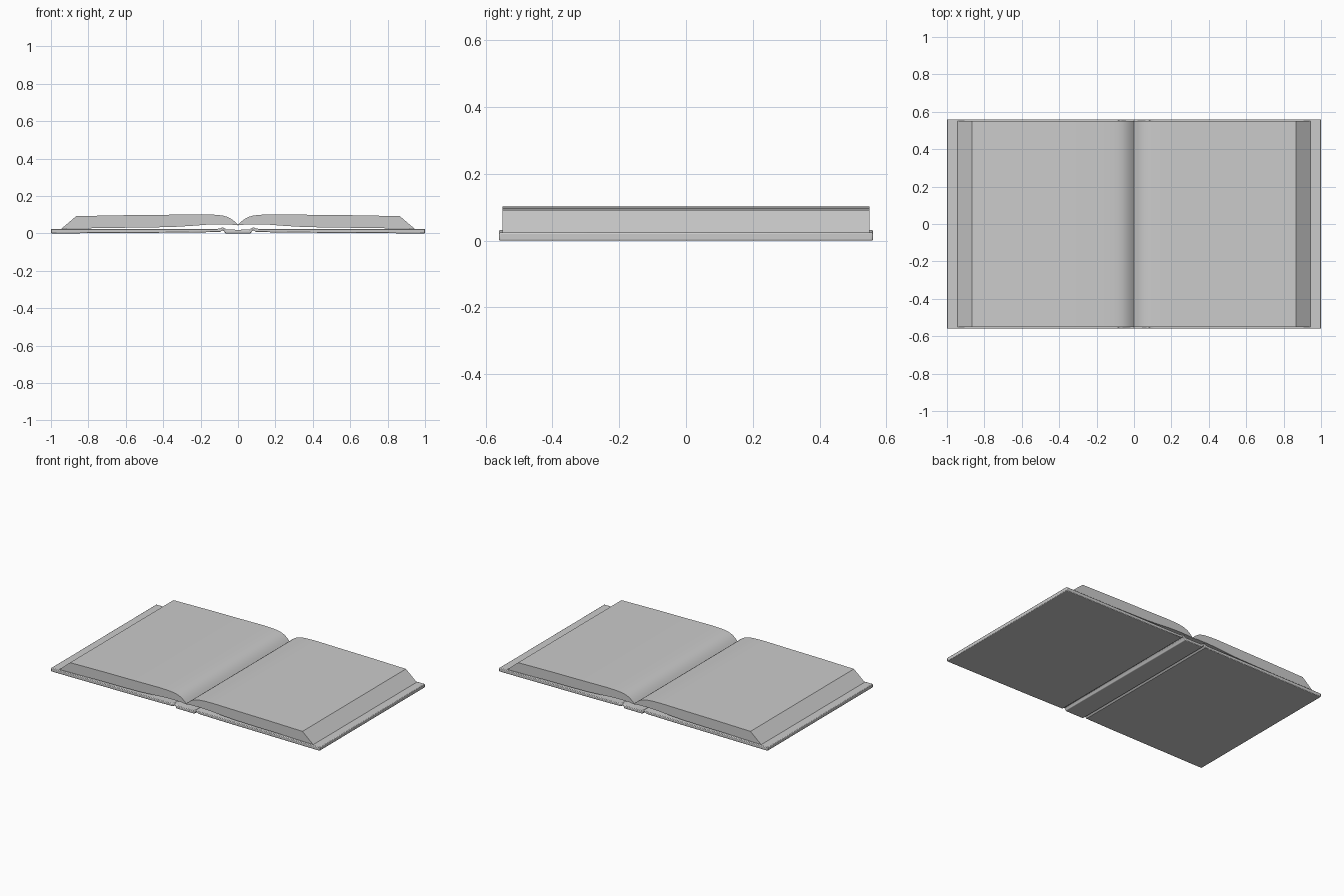
import bpy, bmesh, math

if "Cube" in bpy.data.objects:
    bpy.data.objects.remove(bpy.data.objects["Cube"])


def extrude_profile(name, outline, half_y):
    """Solid made by sweeping an x-z outline from -half_y to +half_y."""
    bm = bmesh.new()
    front = bm.faces.new([bm.verts.new((x, -half_y, z)) for x, z in outline])
    swept = bmesh.ops.extrude_face_region(bm, geom=[front], use_keep_orig=True)
    for v in swept["geom"]:
        if isinstance(v, bmesh.types.BMVert):
            v.co.y = half_y
    bmesh.ops.recalc_face_normals(bm, faces=bm.faces[:])
    mesh = bpy.data.meshes.new(name)
    bm.to_mesh(mesh)
    bm.free()
    obj = bpy.data.objects.new(name, mesh)
    bpy.context.collection.objects.link(obj)
    return obj


def mirrored(top, bottom):
    """Closed symmetric outline from right-hand top and bottom lines,
    both running from the middle (x = 0) outwards."""
    right = top + bottom[::-1]
    return right + [(-x, z) for x, z in right[::-1] if x > 0]


def smooth(obj, angle):
    bpy.ops.object.select_all(action="DESELECT")
    obj.select_set(True)
    bpy.context.view_layer.objects.active = obj
    bpy.ops.object.shade_smooth_by_angle(angle=math.radians(angle))


# Hard cover: flat spine, raised hinges and two boards
cover_top = [(0, 0.019), (0.06, 0.02), (0.072, 0.028), (0.083, 0.032),
             (0.095, 0.027), (0.11, 0.024), (0.6, 0.024), (1.0, 0.024)]
cover_bottom = [(0, 0), (0.068, 0), (0.073, 0.01), (0.08, 0.018),
                (0.087, 0.014), (0.094, 0.007), (0.3, 0.004), (0.93, 0), (1.0, 0)]
cover = extrude_profile("cover", mirrored(cover_top, cover_bottom), 0.56)
bevel = cover.modifiers.new("rounded_edges", "BEVEL")
bevel.width = 0.004
bevel.segments = 2
bevel.limit_method = "ANGLE"
bevel.angle_limit = math.radians(60)
smooth(cover, 35)

# Page block: both halves curl down into the gutter, fore edges fan outwards
page_top = [(0, 0.045), (0.012, 0.058), (0.026, 0.07), (0.042, 0.081),
            (0.06, 0.089), (0.082, 0.095), (0.11, 0.0985), (0.15, 0.101),
            (0.2, 0.102), (0.4, 0.099), (0.6, 0.097), (0.865, 0.092)]
page_bottom = [(0, 0.043), (0.04, 0.047), (0.1, 0.048), (0.17, 0.046),
               (0.25, 0.04), (0.35, 0.034), (0.5, 0.031), (0.7, 0.029), (0.945, 0.024)]
pages = extrude_profile("pages", mirrored(page_top, page_bottom), 0.55)
smooth(pages, 30)
